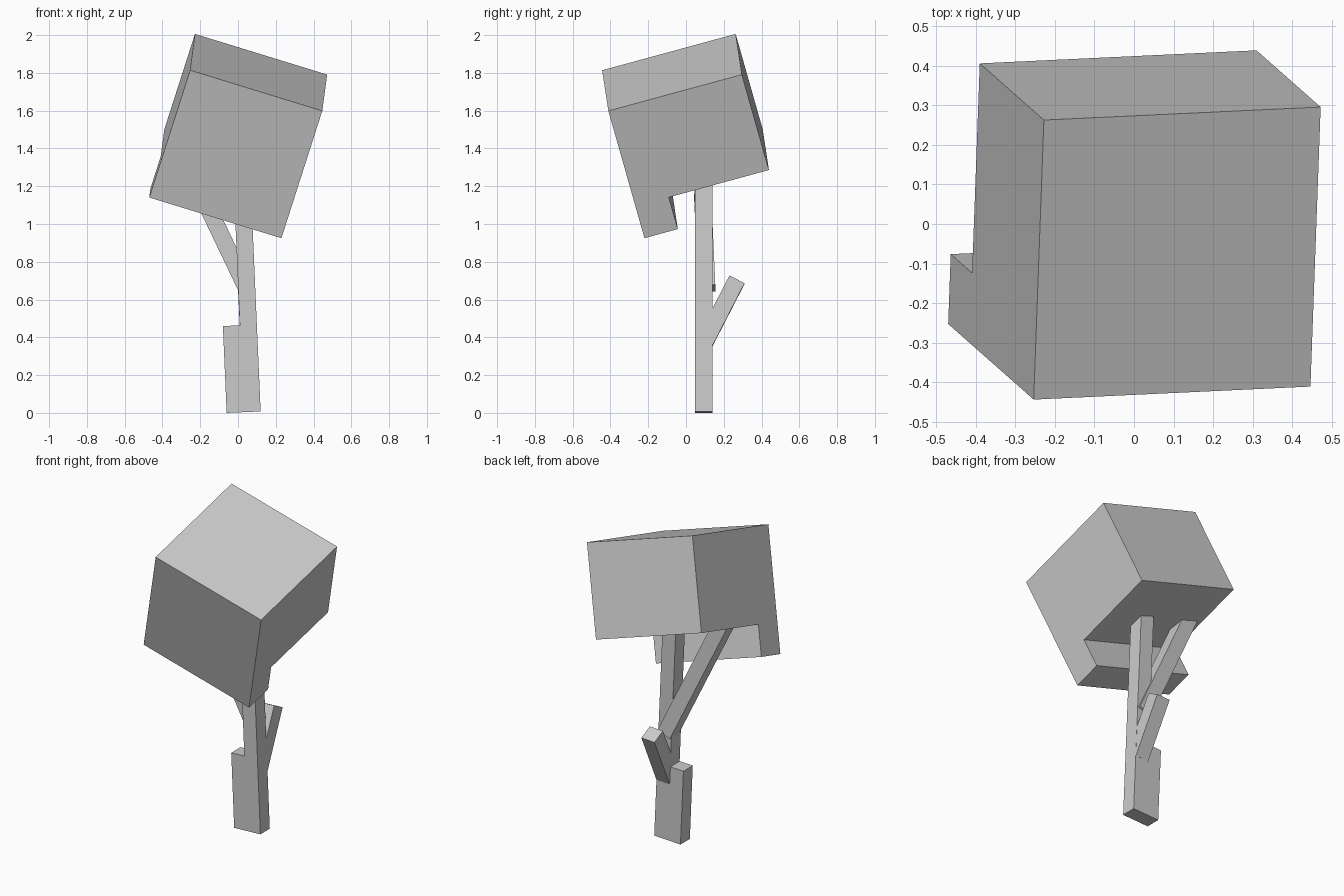
import bpy, bmesh
from mathutils import Vector, Matrix

if "Cube" in bpy.data.objects:
    bpy.data.objects.remove(bpy.data.objects["Cube"])


def prism(name, profile, depth, origin, side, up):
    """Extrude a profile drawn in the (side, up) plane along up x side."""
    up = Vector(up).normalized()
    out = up.cross(Vector(side)).normalized()
    side = out.cross(up)
    bm = bmesh.new()
    face = bm.faces.new([bm.verts.new((a, 0, c)) for a, c in profile])
    ext = bmesh.ops.extrude_face_region(bm, geom=[face])
    moved = [v for v in ext["geom"] if isinstance(v, bmesh.types.BMVert)]
    bmesh.ops.translate(bm, vec=(0, depth, 0), verts=moved)
    frame = Matrix((side, out, up)).transposed().to_4x4()
    bm.transform(Matrix.Translation(origin) @ frame)
    bmesh.ops.recalc_face_normals(bm, faces=bm.faces)
    mesh = bpy.data.meshes.new(name)
    bm.to_mesh(mesh)
    bm.free()
    obj = bpy.data.objects.new(name, mesh)
    bpy.context.collection.objects.link(obj)
    return obj


def branch(name, start, side, direction, length, w=0.09):
    """Square bar whose lower end is centred on start."""
    h = w / 2
    up = Vector(direction).normalized()
    out = up.cross(Vector(side)).normalized()
    rect = [(-h, 0), (h, 0), (h, length), (-h, length)]
    return prism(name, rect, w, Vector(start) - out * h, side, direction)


# trunk with the stepped stump on its left
prism("trunk", [(0, 0), (.18, 0), (.18, 1.34), (.09, 1.34), (.09, .46), (0, .46)],
      0.092, (-0.06, 0.048, 0), (1, 0, .0436), (-.0436, 0, 1))

# side branch rising into the canopy, and short stub at the back
branch("left_branch", (0.045, 0.11, 0.66), (1, 0, .48), (-.43, -.04, .90), 0.88)
top, lean = Vector((0.043, 0.27, 0.705)), Vector((-.04, .457, .889)).normalized()
branch("back_branch", top - lean * 0.37, (1, 0, .0436), lean, 0.37)

# tilted canopy block, one quarter step deeper along the front
s = 0.733
q = s / 4
prism("canopy", [(0, 0), (q, 0), (q, q), (s, q), (s, s), (0, s)],
      s, (0.23, -0.22, 0.925), (.025, .71, .19), (.215, -.19, .67))
